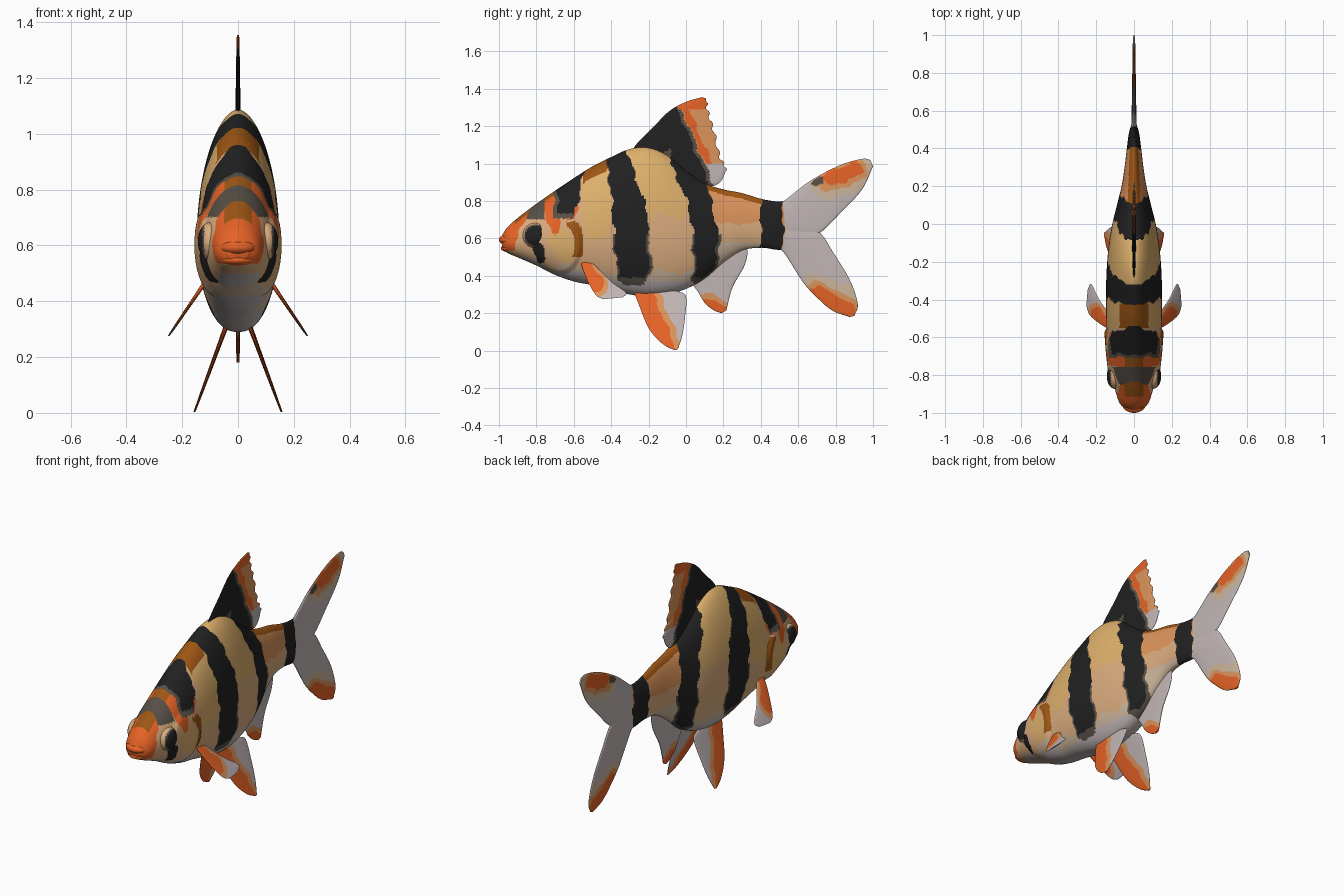
import bpy, bmesh, math
from mathutils import Vector

if "Cube" in bpy.data.objects:
    bpy.data.objects.remove(bpy.data.objects["Cube"])

# ---- flat colours (sRGB bytes -> linear) ----
PALETTE = [("black", 33, 33, 33), ("dark_grey", 86, 79, 70), ("orange", 230, 98, 38),
           ("brown", 158, 86, 20), ("gold", 222, 176, 108), ("tan", 218, 172, 126),
           ("peach", 220, 148, 92), ("pale_grey", 194, 182, 182), ("beige", 205, 182, 156)]
BLACK, GREY, ORANGE, BROWN, GOLD, TAN, PEACH, PALE, BEIGE = range(9)


def lin(c):
    c /= 255
    return c / 12.92 if c < 0.04045 else ((c + 0.055) / 1.055) ** 2.4


MATS = []
for n, r, g, b in PALETTE:
    m = bpy.data.materials.new(n)
    m.diffuse_color = (lin(r), lin(g), lin(b), 1)
    m.use_nodes = True
    m.node_tree.nodes["Principled BSDF"].inputs["Base Color"].default_value = m.diffuse_color
    MATS.append(m)


# ---- helpers ----
def spline(pts, t):
    """Catmull-Rom through pts, t in 0..1."""
    n = len(pts) - 1
    i = min(int(t * n), n - 1)
    f = t * n - i
    p1, p2 = Vector(pts[i]), Vector(pts[i + 1])
    p0 = Vector(pts[i - 1]) if i > 0 else p1 * 2 - p2
    p3 = Vector(pts[i + 2]) if i + 2 <= n else p2 * 2 - p1
    return 0.5 * (2 * p1 + (p2 - p0) * f + (2 * p0 - 5 * p1 + 4 * p2 - p3) * f * f
                  + (3 * p1 - p0 - 3 * p2 + p3) * f ** 3)


def lerp_table(rows, z):
    """rows of (z, a, b) with falling z."""
    for (z0, a0, b0), (z1, a1, b1) in zip(rows, rows[1:]):
        if z >= z1:
            f = min(max((z0 - z) / (z0 - z1), 0), 1)
            return a0 + (a1 - a0) * f, b0 + (b1 - b0) * f
    return rows[-1][1:]


def cap(y, z, a, b):
    """Distance from (y, z) to the segment a-b."""
    dy, dz = b[0] - a[0], b[1] - a[1]
    f = ((y - a[0]) * dy + (z - a[1]) * dz) / max(dy * dy + dz * dz, 1e-9)
    f = min(max(f, 0), 1)
    return math.hypot(y - a[0] - dy * f, z - a[1] - dz * f)


def wob(a, k=1.0):
    return k * (0.007 * math.sin(a * 37) + 0.004 * math.sin(a * 83 + 1))


def loft(name, rings, colour, angle=60):
    """Skin closed rings, cap the ends, colour every face by a rule."""
    bm = bmesh.new()
    vs = [[bm.verts.new(p) for p in r] for r in rings]
    n = len(rings[0])
    for a, b in zip(vs, vs[1:]):
        for i in range(n):
            j = (i + 1) % n
            bm.faces.new((a[i], a[j], b[j], b[i]))
    bm.faces.new(vs[0])
    bm.faces.new(vs[-1])
    bmesh.ops.recalc_face_normals(bm, faces=bm.faces)
    return finish(name, bm, colour, angle)


def finish(name, bm, colour, angle=60):
    for f in bm.faces:
        c = f.calc_center_median()
        f.material_index = colour(c.x, c.y, c.z)
    me = bpy.data.meshes.new(name)
    bm.to_mesh(me)
    bm.free()
    for m in MATS:
        me.materials.append(m)
    ob = bpy.data.objects.new(name, me)
    bpy.context.collection.objects.link(ob)
    bpy.ops.object.select_all(action='DESELECT')
    ob.select_set(True)
    bpy.context.view_layer.objects.active = ob
    bpy.ops.object.shade_smooth_by_angle(angle=math.radians(angle))
    return ob


def fin(name, lead, trail, colour, thick=0.012, xpos=lambda z: 0, ragged=0, nt=76, ns=44):
    """Thin lens-section fin ruled between a leading and a trailing edge."""
    rings = []
    for k in range(nt + 1):
        t = k / nt
        a, b = spline(lead, t), spline(trail, t)
        b.x += ragged * math.sin(t * 62) * (0.3 < t < 0.95)
        side = []
        for i in range(ns + 1):
            s = i / ns
            p = a.lerp(b, s)
            h = thick * (1 - 0.65 * t) * (0.12 + max(math.sin(math.pi * s), 0) ** 0.4)
            side.append((xpos(p.y), p.x, p.y, h))
        rings.append([(x + h, y, z) for x, y, z, h in side]
                     + [(x - h, y, z) for x, y, z, h in reversed(side)])
    return loft(name, rings, colour)


# ---- body: stations of (y, top, bottom, half width) ----
BODY = [(-0.985, 0.615, 0.545, 0.035), (-0.95, 0.665, 0.52, 0.075), (-0.88, 0.725, 0.49, 0.1),
        (-0.8, 0.785, 0.455, 0.122), (-0.7, 0.855, 0.405, 0.135), (-0.6, 0.922, 0.37, 0.143),
        (-0.5, 0.985, 0.35, 0.147), (-0.4, 1.035, 0.325, 0.148), (-0.3, 1.078, 0.3, 0.147),
        (-0.2, 1.085, 0.29, 0.142), (-0.1, 1.045, 0.3, 0.132), (0.0, 0.965, 0.33, 0.115),
        (0.1, 0.895, 0.385, 0.09), (0.2, 0.862, 0.47, 0.066), (0.3, 0.842, 0.535, 0.05),
        (0.4, 0.812, 0.55, 0.038), (0.48, 0.798, 0.54, 0.027), (0.535, 0.8, 0.535, 0.012)]
STRIPE_MID = [(1.05, -.435, -.31), (.8, -.395, -.225), (.7, -.39, -.195), (.6, -.38, -.215),
              (.45, -.365, -.195), (.36, -.34, -.22)]
STRIPE_REAR = [(1.0, -.085, .1), (.95, -.06, .095), (.8, .005, .135), (.6, .045, .175),
               (.45, .05, .15), (.36, .045, .08)]
STRIPE_NAPE = [(.95, -.69, -.55), (.85, -.69, -.565), (.72, -.685, -.6)]


def body_top(y):
    for p, q in zip(BODY, BODY[1:]):
        if y <= q[0]:
            return p[1] + (q[1] - p[1]) * (y - p[0]) / (q[0] - p[0])
    return BODY[-1][1]


def body_colour(x, y, z):
    w = wob(z)
    top = body_top(y)
    yy = y + w
    # tail and flank stripes
    if .4 < yy < .52 - .25 * max(z - .75, 0):
        return BLACK
    for rows, low in ((STRIPE_MID, .37), (STRIPE_REAR, .37)):
        a, b = lerp_table(rows, z)
        if a < yy < b and z > low - .02:
            return BLACK if z > low + .02 else GREY
        if a - .01 < yy < b + .015 and low < z < .62:
            return GREY
    a, b = lerp_table(STRIPE_NAPE, z)
    if a < yy < b and z > .73 + w:
        return BLACK
    if a - .02 < yy < b and z > .7 + w:
        return GREY
    if -.24 < y < 0 and z > 1.115 - (y + .25) * .45:       # dorsal root
        return GREY
    if y > .1:                                   # tail stalk
        if z > top - .03:
            return BROWN
        if z > .68 + wob(y):
            return PEACH
        return BEIGE if z < .58 else TAN
    if y > -.55:                                 # flanks
        if -.57 < y < -.42 and z > top - .06:
            return BROWN
        if z < .42 + wob(y, 2):
            return PALE if z < .37 else BEIGE
        if z < .72 + wob(y, 2):
            return GOLD if cap(y, z, (-.48, .66), (-.46, .8)) < .07 else TAN
        return GOLD
    # head
    if cap(y, z, (-.79, .55), (-.775, .49)) < .026 + w * .5:
        return BLACK
    g = math.hypot((y + .68) / .13, (z - .57) / .17)
    if .66 < g < 1.04 and y > -.64 and .5 < z < .69:       # gill edge
        return BROWN
    if y < -.87 + (z - .68) * .4 + w and z > .535:
        return BROWN if y > -.915 and abs(x) < .05 and z > .66 else ORANGE
    if z < .5 and abs(x) < .075 and y < -.8:
        return PALE
    if y < -.755 and z > .695 + w:
        return GREY
    if cap(y, z, (-.725, .77), (-.7, .65)) < .032 + w:
        return ORANGE
    if y < -.67 and z > .74:
        return BROWN if abs(x) < .05 else ORANGE
    if z < .46 + wob(y, 1.5):
        return PALE if z < .42 else BEIGE
    if cap(y, z, (-.62, .72), (-.6, .76)) < .025:
        return ORANGE
    if cap(y, z, (-.68, .6), (-.64, .53)) < .06:
        return GOLD
    return TAN


rings = []
NR, NS = 340, 152
for k in range(NR + 1):
    y, top, bot, hw = spline(BODY, k / NR)
    mid = bot + (top - bot) * 0.42
    ring = []
    for i in range(NS):
        a = 2 * math.pi * i / NS
        c, s = math.cos(a), math.sin(a)
        z = mid + s * ((top - mid) if s > 0 else (mid - bot))
        x = hw * math.copysign(abs(c) ** (1.1 if s > 0 else 0.85), c)
        # raised gill cover with a crisp rear edge
        d = math.hypot((y + .68) / .13, (z - .57) / .17)
        if abs(c) > .2:
            x += math.copysign(.012 * min(max((1 - d) * 6, 0), 1), c)
        ring.append((x, y, z))
    rings.append(ring)
loft("body", rings, body_colour)


# ---- lips and eyes ----
def ball(name, loc, size, colour):
    bm = bmesh.new()
    bmesh.ops.create_uvsphere(bm, u_segments=48, v_segments=32, radius=1)
    for v in bm.verts:
        v.co = Vector([v.co[i] * size[i] + loc[i] for i in range(3)])
    return finish(name, bm, colour)


ball("upper_lip", (0, -.945, .592), (.066, .055, .03), lambda x, y, z: ORANGE)
ball("lower_lip", (0, -.935, .547), (.062, .055, .022), lambda x, y, z: ORANGE)


def eye_colour(x, y, z):
    d = math.hypot(y + .805, z - .615)
    return BLACK if d < .053 else GREY if d < .06 else TAN


for sg, side in ((1, "right"), (-1, "left")):
    ball("eye_" + side, (sg * .1, -.805, .615), (.044, .068, .068), eye_colour)


# ---- dorsal fin ----
def dorsal_colour(x, y, z):
    d = y + .03 - (1.3 - z) * .43 + wob(z)
    if z < 1.0 and d > .0:
        return PALE
    if d < -.02:
        return GREY if z < 1.12 + y * .5 and y < -.08 else BLACK
    if z > 1.29:
        return ORANGE
    if d < .0:
        return GREY
    return ORANGE if .005 < d < .04 + wob(z, 2) else PEACH


fin("dorsal_fin", [(-.3, 1.05), (-.26, 1.11), (-.18, 1.19), (-.09, 1.28), (.0, 1.33), (.085, 1.355)],
    [(.06, .87), (.17, .89), (.212, .97), (.18, 1.04), (.15, 1.17), (.12, 1.27), (.105, 1.35)],
    dorsal_colour, thick=.011, ragged=.008)


# ---- tail fin, two lobes ----
def tail_colour(x, y, z):
    w = wob(y + z)
    if cap(y, z, (.69, .895), (.72, .91)) < .018:
        return GREY
    d = min(cap(y, z, (.77, .92), (.9, .965)), cap(y, z, (.7, .3), (.87, .22)))
    if d < .04 + w:
        return ORANGE
    if d < .068 + w:
        return PEACH
    return BEIGE if d < .11 + w else PALE


fin("tail_fin_upper", [(.48, .78), (.53, .805), (.66, .905), (.82, .99), (.94, 1.025), (.985, 1.02)],
    [(.48, .6), (.62, .61), (.715, .63), (.82, .73), (.94, .86), (1.0, .985)], tail_colour, .013)
fin("tail_fin_lower", [(.48, .56), (.53, .515), (.63, .36), (.72, .265), (.79, .21), (.875, .18)],
    [(.48, .68), (.62, .65), (.715, .63), (.79, .52), (.875, .38), (.918, .25), (.9, .185)],
    tail_colour, .013)


# ---- anal fin ----
def anal_colour(x, y, z):
    d = cap(y, z, (.12, .25), (.19, .2))
    return ORANGE if d < .035 + wob(y) else PEACH if d < .06 else PALE


fin("anal_fin", [(.02, .37), (.06, .32), (.1, .255), (.15, .215), (.19, .2)],
    [(.27, .55), (.325, .545), (.315, .46), (.25, .34), (.215, .215)], anal_colour, .011)


# ---- paired fins ----
def pelvic_colour(x, y, z):
    d = y + .06 + (z - .03) * .42 + wob(z)
    return ORANGE if d < .0 else PEACH if d < .035 else PALE


def pectoral_colour(x, y, z):
    d = cap(y, z, (-.56, .48), (-.48, .35))
    return ORANGE if d < .04 + wob(z) else PEACH if d < .065 else PALE


for sg, side in ((1, "right"), (-1, "left")):
    fin("pelvic_fin_" + side, [(-.28, .32), (-.25, .24), (-.2, .12), (-.13, .04), (-.065, .003)],
        [(-.05, .32), (0, .29), (-.005, .18), (-.02, .08), (-.045, .005)],
        pelvic_colour, .009, lambda z: sg * (.05 + (.29 - z) * .37))
    fin("pectoral_fin_" + side, [(-.57, .5), (-.55, .43), (-.52, .36), (-.48, .295), (-.44, .275)],
        [(-.54, .5), (-.48, .45), (-.4, .37), (-.32, .31), (-.34, .285)],
        pectoral_colour, .009, lambda z: sg * (.13 + (.45 - z) * .68))
